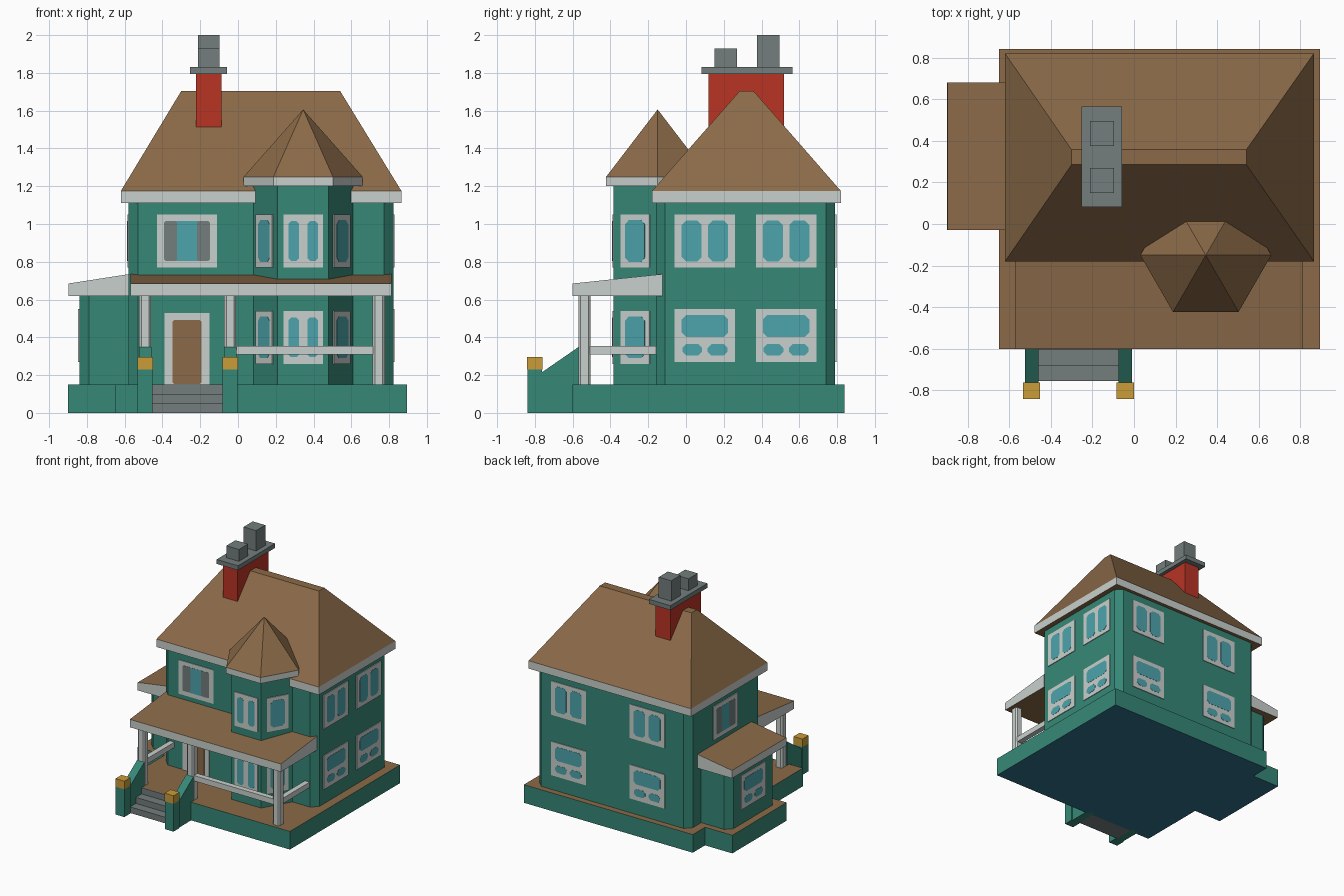
import bpy, bmesh, math
from mathutils import Matrix

if "Cube" in bpy.data.objects:
    bpy.data.objects.remove(bpy.data.objects["Cube"])


def material(name, r, g, b):
    def lin(c):
        c /= 255
        return c / 12.92 if c < 0.04045 else ((c + 0.055) / 1.055) ** 2.4
    m = bpy.data.materials.new(name)
    m.diffuse_color = (lin(r), lin(g), lin(b), 1)
    m.use_nodes = True
    m.node_tree.nodes["Principled BSDF"].inputs["Base Color"].default_value = m.diffuse_color
    return m


GREEN = material("green", 54, 136, 119)
TRIM = material("pale trim", 201, 208, 204)
BROWN = material("roof brown", 139, 106, 72)
RED = material("brick red", 184, 52, 36)
GREY = material("stone grey", 115, 125, 125)
GLASS = material("glass blue", 76, 164, 172)
GOLD = material("gold", 202, 156, 56)
BLUE = material("underside blue", 48, 112, 140)


def new_object(name, bm, mats):
    me = bpy.data.meshes.new(name)
    bm.to_mesh(me)
    bm.free()
    for m in mats:
        me.materials.append(m)
    ob = bpy.data.objects.new(name, me)
    bpy.context.collection.objects.link(ob)
    return ob


def solid(name, bottom, z0, z1, side, up=None, down=None, top=None):
    """Loft from footprint to top footprint; z1 may be a function of x, y."""
    zf = z1 if callable(z1) else (lambda x, y: z1)
    bm = bmesh.new()
    lo = [bm.verts.new((x, y, z0)) for x, y in bottom]
    hi = [bm.verts.new((x, y, zf(x, y))) for x, y in (top or bottom)]
    n = len(lo)
    bm.faces.new(lo[::-1]).material_index = 2
    bm.faces.new(hi).material_index = 1
    for i in range(n):
        j = (i + 1) % n
        bm.faces.new((lo[i], lo[j], hi[j], hi[i]))
    return new_object(name, bm, (side, up or side, down or side))


def rect(x0, x1, y0, y1, c=0):
    if not c:
        return [(x0, y0), (x1, y0), (x1, y1), (x0, y1)]
    return [(x0 + c, y0), (x1 - c, y0), (x1, y0 + c), (x1, y1 - c),
            (x1 - c, y1), (x0 + c, y1), (x0, y1 - c), (x0, y0 + c)]


def hexagon(r):
    return [(TX + r * math.cos(k * math.pi / 3), TY + r * math.sin(k * math.pi / 3))
            for k in range(6)]


def plates(name, x, y, z, angle, items):
    """Thin wall plates; items are (cx, cz, w, h, corner, depth, material)."""
    bm = bmesh.new()
    mats = []
    for cx, cz, w, h, c, d, m in items:
        if m not in mats:
            mats.append(m)
        pts = rect(cx - w / 2, cx + w / 2, cz - h / 2, cz + h / 2, c)
        back = [bm.verts.new((px, 0.002, pz)) for px, pz in pts]
        front = [bm.verts.new((px, -d, pz)) for px, pz in pts]
        faces = [bm.faces.new(front), bm.faces.new(back[::-1])]
        for i in range(len(pts)):
            j = (i + 1) % len(pts)
            faces.append(bm.faces.new((back[i], back[j], front[j], front[i])))
        for f in faces:
            f.material_index = mats.index(m)
    ob = new_object(name, bm, mats)
    ob.matrix_world = Matrix.Translation((x, y, z)) @ Matrix.Rotation(math.radians(angle), 4, 'Z')


F, P = 0.006, 0.0075


def frame(w, h=0.28):
    return (0, 0, w, h, 0, F, TRIM)


DOUBLE = [frame(0.32)] + [(s * 0.07, 0, 0.105, 0.215, 0.022, P, GLASS) for s in (-1, 1)]
SASH = [frame(0.32), (0, 0.05, 0.245, 0.115, 0.022, P, GLASS)] + \
       [(s * 0.067, -0.076, 0.105, 0.06, 0.02, P, GLASS) for s in (-1, 1)]
CURTAIN = [frame(0.32), (0, 0, 0.105, 0.21, 0, P, GLASS)] + \
          [(s * 0.085, 0, 0.075, 0.21, 0.008, P, GREY) for s in (-1, 1)]
BAY_FRONT = [frame(0.21)] + [(s * 0.05, 0, 0.056, 0.21, 0.014, P, GLASS) for s in (-1, 1)]
BAY_SIDE = [frame(0.175), (0, 0, 0.12, 0.22, 0.022, P, GLASS)]

# Foundation and porch floor
solid("foundation", [(-0.65, -0.6), (0.895, -0.6), (0.895, 0.84), (-0.65, 0.84),
                     (-0.65, 0.68), (-0.9, 0.68), (-0.9, -0.03), (-0.65, -0.03)],
      0, 0.15, GREEN, BROWN, BLUE)

# Main house with chamfered corners, eave and hipped roof
solid("house_walls", rect(-0.58, 0.822, -0.16, 0.79, 0.05), 0.15, 1.12, GREEN)
EAVE = rect(-0.62, 0.865, -0.18, 0.82)
solid("eave", EAVE, 1.11, 1.175, TRIM, BROWN, BROWN)
solid("main_roof", EAVE, 1.175, 1.705, BROWN, top=rect(-0.3, 0.54, 0.285, 0.357))

# Side wing with lean-to roof
solid("wing_walls", rect(-0.84, -0.5, 0.02, 0.63, 0.05), 0.15, 0.63, GREEN)
solid("wing_roof", rect(-0.897, -0.57, -0.03, 0.68), 0.62,
      lambda x, y: 0.685 + (x + 0.897) * 0.155, TRIM, BROWN, BROWN)

# Six-sided bay tower
TX, TY = 0.345, -0.15
solid("tower_walls", hexagon(0.27), 0.15, 1.21, GREEN)
solid("tower_eave", hexagon(0.315), 1.2, 1.25, TRIM, BROWN, BROWN)
solid("tower_roof", hexagon(0.315), 1.25, 1.605, BROWN, top=hexagon(0.001))

# Porch roof, posts and rails
solid("porch_roof", rect(-0.57, 0.812, -0.6, -0.125), 0.62,
      lambda x, y: 0.685 + (y + 0.6) * 0.105, TRIM, BROWN, BROWN)
for i, x in enumerate((-0.492, -0.042, 0.745)):
    solid(f"porch_post_{i}", rect(x - 0.032, x + 0.032, -0.57, -0.505, 0.012), 0.15, 0.63, TRIM)
solid("front_rail", rect(-0.02, 0.725, -0.56, -0.515), 0.31, 0.355, TRIM)
for n, x in (("left_rail", -0.492), ("right_rail", 0.745)):
    solid(n, rect(x - 0.022, x + 0.022, -0.51, -0.155), 0.31, 0.355, TRIM)

# Steps, sloping side walls and newels with gold caps
for i, y in enumerate((-0.755, -0.68, -0.605)):
    solid(f"step_{i}", rect(-0.46, -0.075, y, -0.595), 0, 0.05 * (i + 1) + 0.001 * (i == 2), GREY)
for n, x in (("left", -0.492), ("right", -0.042)):
    solid(n + "_stair_wall", rect(x - 0.033, x + 0.033, -0.77, -0.568), 0,
          lambda x, y: 0.21 + (y + 0.77) * 0.69, GREEN)
    solid(n + "_newel", rect(x - 0.04, x + 0.04, -0.84, -0.762), 0, 0.23, GREEN)
    solid(n + "_newel_cap", rect(x - 0.041, x + 0.041, -0.841, -0.761), 0.23, 0.297, GOLD)

# Chimney
solid("chimney_stack", rect(-0.222, -0.087, 0.118, 0.52), 1.3, 1.8, RED)
solid("chimney_cap", rect(-0.253, -0.057, 0.082, 0.565), 1.795, 1.832, GREY)
solid("short_chimney_pot", rect(-0.212, -0.097, 0.15, 0.27), 1.83, 1.93, GREY)
solid("tall_chimney_pot", rect(-0.212, -0.097, 0.375, 0.495), 1.83, 2.0, GREY)

# Front door and windows
UP, LOW = 0.91, 0.41
plates("front_door", -0.27, -0.16, 0.15, 0,
       [(0, 0.19, 0.24, 0.38, 0, F, TRIM), (0, 0.172, 0.155, 0.34, 0.01, P, BROWN)])
plates("front_window", -0.27, -0.16, UP, 0, CURTAIN)
plates("left_window", -0.58, 0.315, UP, -90, CURTAIN)
plates("wing_window", -0.84, 0.325, LOW, -90, SASH)
for i, y in enumerate((0.1, 0.53)):
    plates(f"right_upper_window_{i}", 0.822, y, UP, 90, DOUBLE)
    plates(f"right_lower_window_{i}", 0.822, y, LOW, 90, SASH)
for i, x in enumerate((-0.2, 0.52)):
    plates(f"back_upper_window_{i}", x, 0.79, UP, 180, DOUBLE)
    plates(f"back_lower_window_{i}", x, 0.79, LOW, 180, SASH)

# Tower windows on the three front faces, both floors
ap = 0.27 * math.cos(math.pi / 6)
for a in (-60, 0, 60):
    r = math.radians(a)
    for n, z in (("upper", UP), ("lower", LOW - 0.01)):
        plates(f"tower_{n}_window_{a}", TX + ap * math.sin(r), TY - ap * math.cos(r), z, a,
               BAY_SIDE if a else BAY_FRONT)
